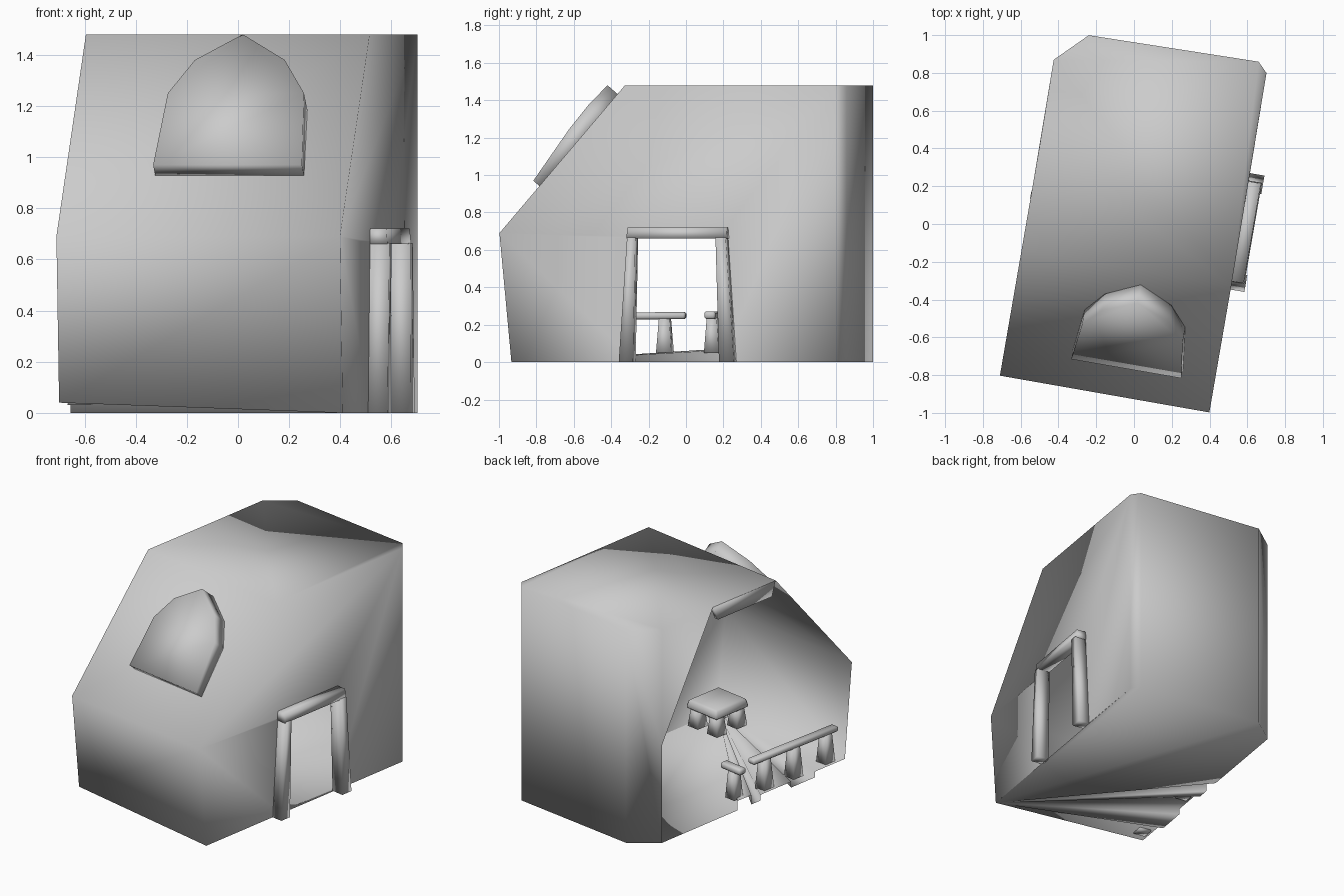
import bpy, bmesh, math
from mathutils import Vector, Matrix

cube = bpy.data.objects.get("Cube")
if cube:
    bpy.data.objects.remove(cube, do_unlink=True)

TURN = Matrix.Rotation(math.radians(-9.8), 4, 'Z')

grey = bpy.data.materials.new("plain_grey")
grey.use_nodes = True
COLOUR = (0.6, 0.6, 0.6, 1)
grey.diffuse_color = COLOUR
grey.node_tree.nodes["Principled BSDF"].inputs["Base Color"].default_value = COLOUR


def finish(name, bm, bevel=0):
    """Turn the bmesh into a smooth, rotated object."""
    bmesh.ops.recalc_face_normals(bm, faces=bm.faces)
    if bevel:
        bmesh.ops.bevel(bm, geom=list(bm.edges), offset=bevel, segments=1, affect='EDGES')
    for f in bm.faces:
        f.smooth = True
    bm.transform(TURN)
    mesh = bpy.data.meshes.new(name)
    bm.to_mesh(mesh)
    bm.free()
    mesh.materials.append(grey)
    ob = bpy.data.objects.new(name, mesh)
    bpy.context.collection.objects.link(ob)
    return ob


def loft(name, low, high, bevel=0):
    """Solid between two matching rings of points."""
    bm = bmesh.new()
    a = [bm.verts.new(p) for p in low]
    b = [bm.verts.new(p) for p in high]
    n = len(a)
    bm.faces.new(a)
    bm.faces.new(b)
    for i in range(n):
        j = (i + 1) % n
        bm.faces.new((a[i], a[j], b[j], b[i]))
    return finish(name, bm, bevel)


def rect(u0, u1, v0, v1, z):
    return [(u0, v0, z), (u1, v0, z), (u1, v1, z), (u0, v1, z)]


def leg(name, u, v, z0, z1, wide, narrow):
    return loft(name, rect(u - wide, u + wide, v - wide, v + wide, z0),
                rect(u - narrow, u + narrow, v - narrow, v + narrow, z1))


# Main shell: walls, sloped front, roof and stepped floor, open on one side
W, TOP, MID = 0.563, 1.48, 0.69
bm = bmesh.new()
V = lambda *p: bm.verts.new(p)
front_r0, front_l0 = V(W, -0.85, 0), V(-W, -0.85, 0.04)
front_r1, front_l1 = V(W, -0.915, MID), V(-W, -0.912, MID)
roof_r, roof_l = V(W, -0.234, TOP), V(-W, -0.234, TOP)
corners = [(0.555, 0.907), (0.504, 0.959), (-0.406, 0.944), (-0.567, 0.784)]
base = [V(u, v, 0) for u, v in corners]
top = [V(u, v, TOP) for u, v in corners]
cut_low, cut_high = V(-0.567, 0.784, 0.68), V(-W, 0.327, TOP)
door = [V(W - 0.003, v, z) for v, z in ((0.289, 0), (0.27, 0.66), (-0.165, 0.66), (-0.178, 0))]

bm.faces.new((front_l0, front_r0, front_r1, front_l1))
bm.faces.new((front_l1, front_r1, roof_r, roof_l))
bm.faces.new([roof_l, roof_r] + top + [cut_high])
bm.faces.new([front_r0, front_r1, roof_r, top[0], base[0]] + door)
for i in (0, 1):
    bm.faces.new((base[i], top[i], top[i + 1], base[i + 1]))
bm.faces.new((base[2], top[2], top[3], cut_low, base[3]))
bm.faces.new((cut_low, top[3], cut_high))

# Floor fans out to the steps along the open side
edge = list(base)
for v0, v1, z in ((0.106, -0.016, 0.065), (-0.097, -0.37, 0.04)):
    edge += [V(-W, v0, 0), V(-W, v0, z), V(-W, v1, z), V(-W, v1, 0)]
edge += [V(-W, -0.585, 0), V(-W, -0.585, 0.04), front_l0]
for a, b in zip(edge, edge[1:]):
    bm.faces.new((front_r0, a, b))
finish("building_shell", bm)

# Lip hanging from the roof at the open side
loft("roof_lip", rect(-W, -W + 0.03, -0.2, 0.28, 1.38),
     rect(-W, -W + 0.03, -0.23, 0.32, TOP - 0.003))

# Arched window block standing out of the sloped front
half = [(0.295, 0.97), (0.27, 1.25), (0.178, 1.38)]
arch = half + [(0, 1.48)] + [(-u, z) for u, z in reversed(half)]
cap = [Vector((0.09 + u, -0.755 + (z - 0.98) * 0.69, z)) for u, z in arch]
slope_dir = Vector((0, 0.678, TOP - MID)).normalized()
normal = Vector((0, -slope_dir.z, slope_dir.y))
foot = [p - normal * ((p - Vector((0, -0.913, MID))).dot(normal) - 0.003) for p in cap]
loft("arched_window", foot, cap)

# Door frame
for name, outer, inner, outer_top, inner_top in (
        ("door_jamb_front", -0.255, -0.178, -0.21, -0.165),
        ("door_jamb_back", 0.37, 0.289, 0.325, 0.27)):
    loft(name, rect(0.55, 0.637, outer, inner, 0),
         rect(0.55, 0.637, outer_top, inner_top, 0.665))
loft("door_lintel", rect(0.55, 0.63, -0.215, 0.33, 0.66), rect(0.55, 0.625, -0.21, 0.325, 0.72))

# Long rail along the open side, on three legs
loft("long_rail",
     [(-0.52, -0.085, 0.23), (-0.46, -0.085, 0.23), (-0.46, -0.085, 0.268), (-0.52, -0.085, 0.268)],
     [(-0.53, -0.83, 0.225), (-0.47, -0.83, 0.225), (-0.47, -0.83, 0.262), (-0.53, -0.83, 0.262)],
     0.01)
for i, v in enumerate((-0.2, -0.46, -0.745)):
    leg("long_rail_leg_%d" % (i + 1), -0.497, v, 0.03, 0.235, 0.043, 0.028)

# Short rail across the step, on one leg
loft("short_rail", rect(-0.565, -0.39, 0.03, 0.09, 0.23),
     rect(-0.565, -0.39, 0.03, 0.09, 0.272), 0.01)
leg("short_rail_leg", -0.486, 0.06, 0.05, 0.235, 0.04, 0.027)

# Small table in the front corner
TU, TV = 0.372, -0.655
loft("table_top", rect(TU - 0.14, TU + 0.14, TV - 0.15, TV + 0.15, 0.155),
     rect(TU - 0.125, TU + 0.125, TV - 0.135, TV + 0.135, 0.215), 0.012)
for su in (-1, 1):
    for sv in (-1, 1):
        side = ("right" if su < 0 else "left") + ("_front" if sv < 0 else "_back")
        leg("table_leg_" + side, TU + su * 0.085, TV + sv * 0.09, 0.03, 0.16, 0.045, 0.03)
